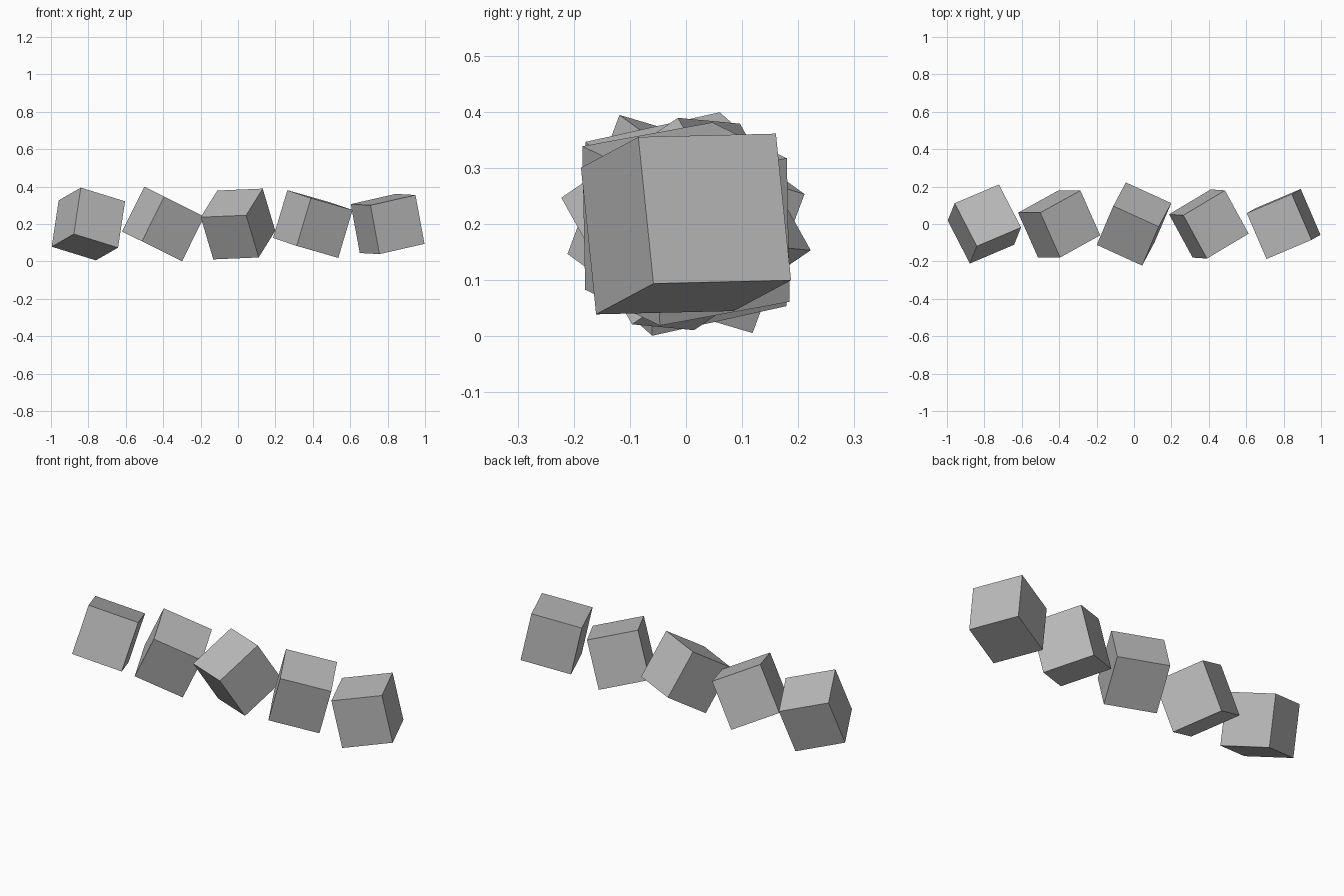
import bpy
from mathutils import Matrix, Vector

if "Cube" in bpy.data.objects:
    bpy.data.objects.remove(bpy.data.objects["Cube"], do_unlink=True)

SIZE = 0.267
SPACING = 0.4
HEIGHT = 0.2

# One plain grey for every block
grey = bpy.data.materials.new("grey")
grey.use_nodes = True
colour = (0.5, 0.5, 0.5, 1)
grey.diffuse_color = colour
grey.node_tree.nodes["Principled BSDF"].inputs["Base Color"].default_value = colour


def tumbled_block(name, x, side, up):
    """Cube whose local x follows side and local z leans along up."""
    z_axis = Vector(up).normalized()
    x_axis = Vector(side)
    x_axis = (x_axis - z_axis * x_axis.dot(z_axis)).normalized()
    y_axis = z_axis.cross(x_axis)
    turn = Matrix((x_axis, y_axis, z_axis)).transposed().to_4x4()
    bpy.ops.mesh.primitive_cube_add(size=SIZE)
    block = bpy.context.object
    block.name = block.data.name = name
    block.matrix_world = Matrix.Translation((x, 0, HEIGHT)) @ turn
    block.data.materials.append(grey)


# Row of tumbled blocks: side and up directions of each, from right to left
blocks = [
    ("far_right_block", (0.235, 0.099, -0.075), (0.037, 0.092, 0.246)),
    ("right_block", (0.212, 0.118, -0.108), (0.12, 0, 0.242)),
    ("middle_block", (0.242, -0.108, 0.007), (-0.066, -0.124, 0.222)),
    ("left_block", (0.219, 0.131, -0.063), (0.075, -0.005, 0.251)),
    ("far_left_block", (0.24, 0.102, 0.055), (-0.048, -0.027, 0.261)),
]
for i, (name, side, up) in enumerate(blocks):
    tumbled_block(name, (i - 2) * SPACING, side, up)
